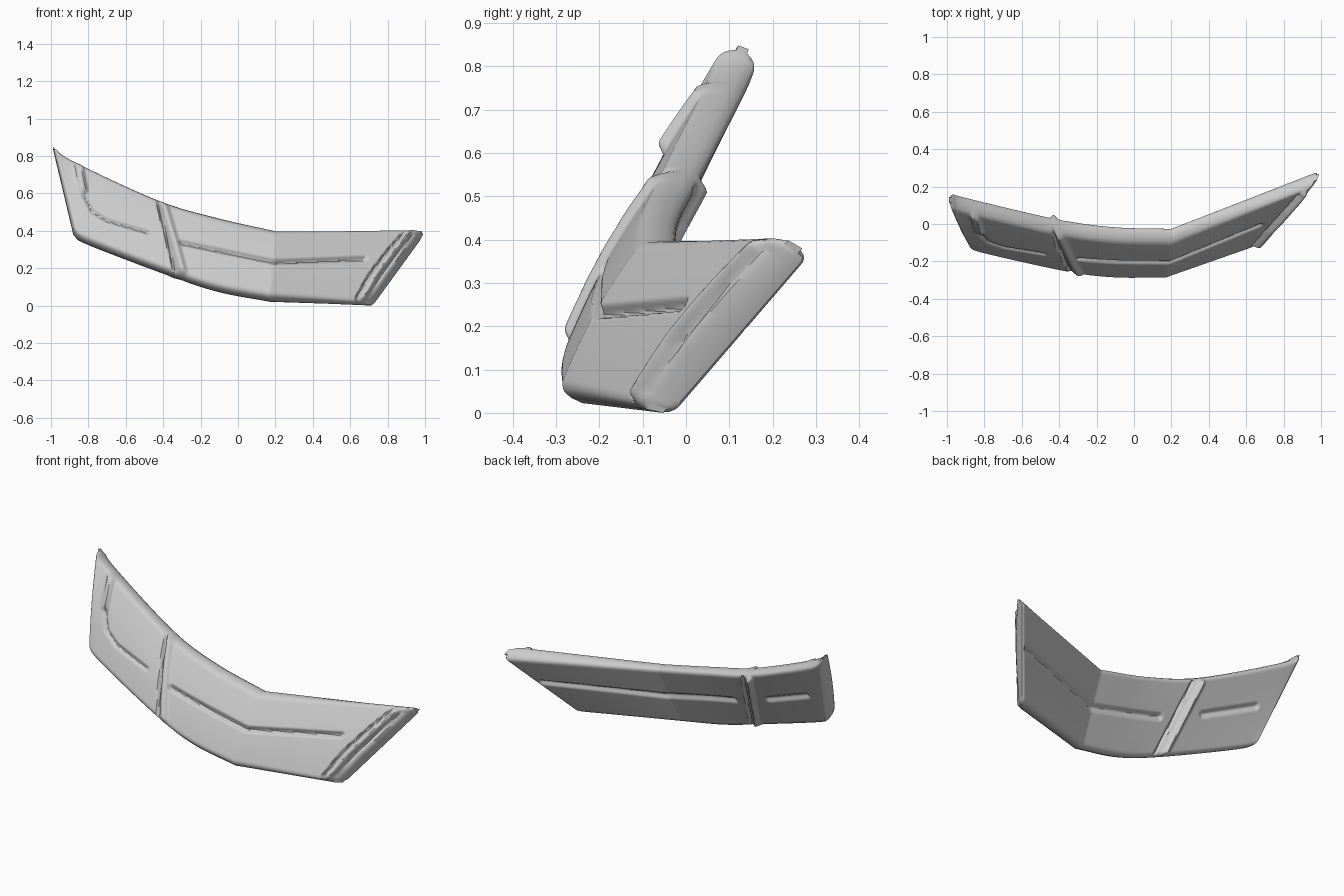
import bpy, math
from mathutils import Vector

if "Cube" in bpy.data.objects:
    bpy.data.objects.remove(bpy.data.objects["Cube"])

# Stations along the plate: front top edge, front bottom edge
TOP = [(-.99, .09, .87), (-.88, .06, .79), (-.43, -.045, .58),
       (-.12, -.09, .485), (.2, -.1, .41), (.97, .21, .425)]
LOW = [(-.88, -.13, .41), (-.8, -.165, .36), (-.35, -.265, .19),
       (-.1, -.295, .11), (.17, -.295, .06), (.68, -.115, .025)]
# Thickness vectors at the left end, crease and right end
TOP_THICK = [(0, .085, -.03), (0, .085, -.005), (.03, .085, -.05)]
LOW_THICK = [(0, .085, -.035), (0, .085, -.04), (.05, .09, -.02)]
SPANS = [14, 56, 40, 40, 96]
ROWS = 64
CREASE = 4
RIM = .032

# Pressed features as (path in x and z, half width, height)
FRONT = [
    ([(-.85, .76), (-.83, .61), (-.78, .51), (-.7, .46), (-.48, .395)], .016, -.014),
    ([(-.85, .76), (-.825, .62)], .03, .03),
    ([(-.43, .57), (-.33, .17)], .014, -.02),
    ([(-.4, .56), (-.295, .19)], .032, .02),
    ([(-.3, .34), (.2, .237), (.67, .255)], .02, -.02),
    ([(.635, .05), (.7, .17), (.8, .3), (.88, .39)], .014, -.018),
    ([(.665, .05), (.73, .17), (.83, .3), (.905, .39)], .03, .024),
    ([(.7, .06), (.77, .18), (.93, .39)], .014, -.016),
]
BACK = [
    ([(-.43, .55), (-.34, .18)], .03, .028),
    ([(-.38, .54), (-.29, .17)], .014, -.015),
    ([(-.8, .56), (-.5, .43)], .022, -.016),
    ([(-.25, .34), (.2, .235), (.8, .25)], .022, -.016),
]


def spline(points, t):
    """Smooth up to the crease, straight beyond it."""
    i = min(int(t), len(points) - 2)
    f = t - i
    p = [Vector(q) for q in points]
    if i >= CREASE:
        return p[i].lerp(p[i + 1], f)
    a = p[i - 1] if i else p[0] * 2 - p[1]
    b, c = p[i], p[i + 1]
    d = p[i + 2] if i + 2 <= CREASE else c * 2 - b
    return .5 * (2 * b + (c - a) * f + (2 * a - 5 * b + 4 * c - d) * f * f
                 + (3 * b - a - 3 * c + d) * f ** 3)


def thickness(vectors, t):
    a, b, c = map(Vector, vectors)
    return a.lerp(b, t / CREASE) if t < CREASE else b.lerp(c, t - CREASE)


def relief(features, x, z):
    total = 0
    for path, width, height in features:
        best = width
        for (ax, az), (bx, bz) in zip(path, path[1:]):
            dx, dz = bx - ax, bz - az
            k = ((x - ax) * dx + (z - az) * dz) / (dx * dx + dz * dz)
            k = max(0, min(1, k))
            best = min(best, math.hypot(x - ax - k * dx, z - az - k * dz))
        s = 1 - best / width
        total += height * s * s * (3 - 2 * s)
    return total


# Sample the front and back sheets
params = [i + j / n for i, n in enumerate(SPANS) for j in range(n)] + [len(SPANS)]
front, back = [], []
for t in params:
    top, low = spline(TOP, t), spline(LOW, t)
    tt, lt = thickness(TOP_THICK, t), thickness(LOW_THICK, t)
    front.append([low.lerp(top, r / ROWS) for r in range(ROWS + 1)])
    back.append([front[-1][r] + lt.lerp(tt, r / ROWS) for r in range(ROWS + 1)])
last = len(params) - 1


def sheet(grid, other, features, side):
    """Add relief along the normal and round the sheet towards its rim."""
    out = []
    for c in range(last + 1):
        for r in range(ROWS + 1):
            p, base = grid[c][r], front[c][r]
            du = grid[min(c + 1, last)][r] - grid[max(c - 1, 0)][r]
            dv = grid[c][min(r + 1, ROWS)] - grid[c][max(r - 1, 0)]
            n = du.cross(dv).normalized() * side
            v = r / ROWS
            height = (grid[c][ROWS] - grid[c][0]).length
            edge_v = min(v, 1 - v) * height
            edge_u = min((p - grid[0][r]).length, (p - grid[last][r]).length)
            h = min(RIM, math.hypot(max(0, RIM - edge_v), max(0, RIM - edge_u)))
            drop = RIM - math.sqrt(RIM * RIM - h * h)
            fade = min(1, edge_v / RIM, edge_u / RIM)
            lift = relief(features, base.x, base.z) * fade
            if side > 0:
                lift += .015 * math.sin(math.pi * v)
            inward = (other[c][r] - p).normalized()
            out.append(p + n * lift + inward * drop)
    return out


verts = sheet(front, back, FRONT, 1) + sheet(back, front, BACK, -1)
row = ROWS + 1
half = len(verts) // 2
faces = []
for c in range(last):
    for r in range(ROWS):
        a, b = c * row + r, (c + 1) * row + r
        faces.append((a, b, b + 1, a + 1))
        faces.append((half + a, half + a + 1, half + b + 1, half + b))

# Close the rim
ring = [c * row for c in range(last + 1)]
ring += [last * row + r for r in range(1, row)]
ring += [c * row + ROWS for c in range(last - 1, -1, -1)]
ring += [r for r in range(ROWS - 1, 0, -1)]
for a, b in zip(ring, ring[1:] + ring[:1]):
    faces.append((b, a, half + a, half + b))

mesh = bpy.data.meshes.new("curved_panel")
mesh.from_pydata(verts, [], faces)
mesh.update()
panel = bpy.data.objects.new("curved_panel", mesh)
bpy.context.collection.objects.link(panel)

# Plain grey
grey = bpy.data.materials.new("light_grey")
grey.use_nodes = True
colour = (.6, .6, .6, 1)
grey.diffuse_color = colour
grey.node_tree.nodes["Principled BSDF"].inputs["Base Color"].default_value = colour
mesh.materials.append(grey)

# Stand on the ground
lowest = min(v.co.z for v in mesh.vertices)
for v in mesh.vertices:
    v.co.z -= lowest

bpy.context.view_layer.objects.active = panel
panel.select_set(True)
bpy.ops.object.shade_smooth_by_angle(angle=math.radians(40))
